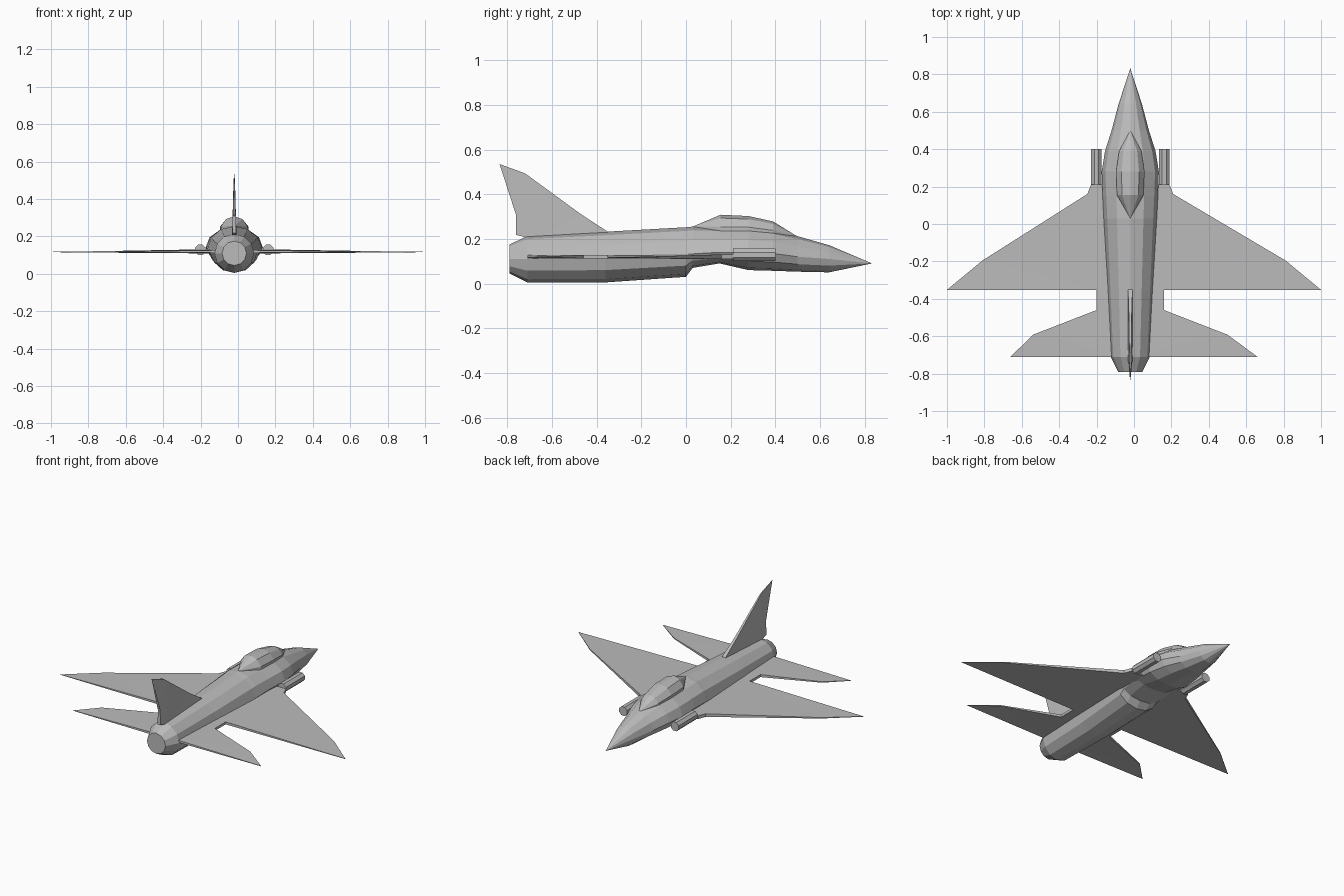
import bpy, bmesh, math

cube = bpy.data.objects.get("Cube")
if cube:
    bpy.data.objects.remove(cube)

CX = -0.02          # centreline of the body
WING_Z = 0.117

grey = bpy.data.materials.new("airframe grey")
grey.use_nodes = True
grey.diffuse_color = (0.5, 0.5, 0.5, 1)
grey.node_tree.nodes["Principled BSDF"].inputs["Base Color"].default_value = (0.5, 0.5, 0.5, 1)


def finish(name, bm):
    bmesh.ops.remove_doubles(bm, verts=bm.verts, dist=0.0005)
    bmesh.ops.recalc_face_normals(bm, faces=bm.faces)
    mesh = bpy.data.meshes.new(name)
    bm.to_mesh(mesh)
    bm.free()
    mesh.materials.append(grey)
    obj = bpy.data.objects.new(name, mesh)
    bpy.context.collection.objects.link(obj)
    return obj


def loft(name, sections, sides=12):
    """Sections are (y, half width, z of widest line, top z, bottom z)."""
    bm = bmesh.new()
    rings = []
    for y, w, mid, top, bottom in sections:
        ring = []
        for i in range(sides):
            a = math.tau * i / sides
            c = math.cos(a)
            z = mid + c * (top - mid if c > 0 else mid - bottom)
            ring.append(bm.verts.new((CX + w * math.sin(a), y, z)))
        rings.append(ring)
    for r, s in zip(rings, rings[1:]):
        for i in range(sides):
            j = (i + 1) % sides
            bm.faces.new((r[i], r[j], s[j], s[i]))
    bm.faces.new(rings[0])
    bm.faces.new(rings[-1])
    return finish(name, bm)


def plate(name, outline, place):
    """Outline points are (u, v, half thickness); place maps u, v, offset to space."""
    bm = bmesh.new()
    upper = [bm.verts.new(place(u, v, t)) for u, v, t in outline]
    lower = [bm.verts.new(place(u, v, -t)) for u, v, t in outline]
    bm.faces.new(upper)
    bm.faces.new(lower[::-1])
    for i in range(len(outline)):
        j = (i + 1) % len(outline)
        bm.faces.new((upper[i], lower[i], lower[j], upper[j]))
    bmesh.ops.triangulate(bm, faces=[f for f in bm.faces if len(f.verts) > 4])
    return finish(name, bm)


# Fuselage with belly step, from nozzle to nose
loft("fuselage", [
    (-0.79, 0.065, 0.11, 0.175, 0.045),
    (-0.71, 0.105, 0.11, 0.213, 0.005),
    (-0.36, 0.122, 0.115, 0.232, 0.005),
    (0.0, 0.14, 0.13, 0.252, 0.03),
    (0.03, 0.142, 0.133, 0.255, 0.07),
    (0.15, 0.148, 0.14, 0.25, 0.09),
    (0.28, 0.153, 0.14, 0.25, 0.06),
    (0.39, 0.135, 0.135, 0.238, 0.057),
    (0.5, 0.1, 0.12, 0.212, 0.053),
    (0.64, 0.063, 0.11, 0.172, 0.05),
    (0.833, 0, 0.09, 0.09, 0.09),
])

# Canopy
loft("canopy", [
    (0.03, 0, 0.255, 0.255, 0.255),
    (0.155, 0.075, 0.23, 0.308, 0.19),
    (0.28, 0.08, 0.23, 0.302, 0.19),
    (0.39, 0.063, 0.22, 0.278, 0.18),
    (0.5, 0, 0.21, 0.21, 0.21),
], 10)

# Wings, tailplanes and pods on both sides
WING = [(0.0, 0.21, 0.01), (0.21, 0.21, 0.01), (0.23, 0.16, 0.01), (0.81, -0.195, 0.003),
        (1.0, -0.352, 0.001), (0.18, -0.352, 0.008), (0.0, -0.352, 0.008)]
TAILPLANE = [(0.0, -0.35, 0.008), (0.18, -0.35, 0.008), (0.18, -0.46, 0.008),
             (0.52, -0.592, 0.003), (0.66, -0.71, 0.001), (0.0, -0.71, 0.008)]
for side, sign in (("left", 1), ("right", -1)):
    def flat(u, v, t):
        shift = CX if u < 0.6 else 0
        return (shift + sign * u, v, WING_Z + (0.003 if u < 0.6 else 0) + t)
    plate(side + "_wing", WING, flat)
    plate(side + "_tailplane", TAILPLANE, flat)

    bpy.ops.mesh.primitive_cylinder_add(
        vertices=8, radius=0.03, depth=0.19,
        location=(CX + sign * 0.181, 0.305, 0.128),
        rotation=(math.pi / 2, math.pi / 8, 0))
    pod = bpy.context.object
    pod.name = side + "_pod"
    pod.data.materials.append(grey)

# Vertical fin
plate("fin", [
    (-0.35, 0.2, 0.012), (-0.35, 0.232, 0.012), (-0.47, 0.31, 0.008), (-0.72, 0.493, 0.004),
    (-0.835, 0.535, 0.001), (-0.715, 0.315, 0.008), (-0.762, 0.31, 0.008),
    (-0.762, 0.218, 0.01), (-0.69, 0.2, 0.012),
], lambda u, v, t: (CX + t, u, v))
